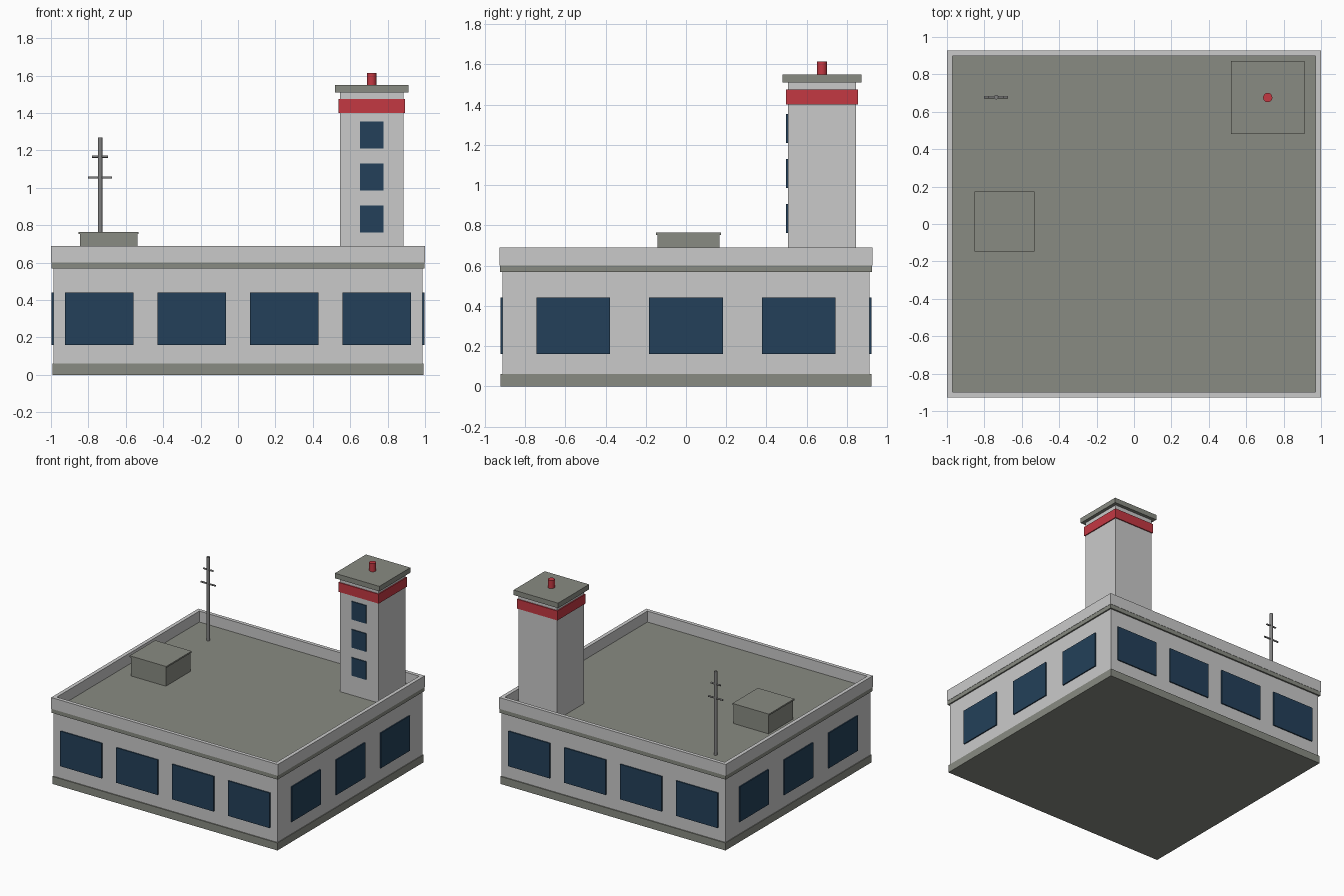
import bpy
import math

cube = bpy.data.objects.get("Cube")
if cube:
    bpy.data.objects.remove(cube, do_unlink=True)


def material(name, rgb):
    m = bpy.data.materials.new(name)
    m.use_nodes = True
    m.diffuse_color = (*rgb, 1)
    m.node_tree.nodes["Principled BSDF"].inputs["Base Color"].default_value = (*rgb, 1)
    return m


WALL = material("pale wall", (0.59, 0.59, 0.59))
TRIM = material("roof grey", (0.25, 0.26, 0.225))
GLASS = material("dark blue glass", (0.017, 0.051, 0.1))
RED = material("signal red", (0.55, 0.04, 0.055))
METAL = material("mast metal", (0.22, 0.22, 0.22))


def box(name, x, y, z, mat):
    """Box spanning the given (low, high) range on each axis."""
    bpy.ops.mesh.primitive_cube_add(size=1, location=[sum(r) / 2 for r in (x, y, z)])
    ob = bpy.context.object
    ob.name = name
    ob.scale = [r[1] - r[0] for r in (x, y, z)]
    bpy.ops.object.transform_apply(location=False, rotation=False, scale=True)
    ob.data.materials.append(mat)
    return ob


def block(name, cx, cy, hx, hy, z, mat):
    """Box around a centre with half widths."""
    return box(name, (cx - hx, cx + hx), (cy - hy, cy + hy), z, mat)


def rod(name, loc, radius, length, mat, along_x=False, sides=12):
    bpy.ops.mesh.primitive_cylinder_add(
        vertices=sides, radius=radius, depth=length, location=loc,
        rotation=(0, math.pi / 2 if along_x else 0, 0))
    ob = bpy.context.object
    ob.name = name
    ob.data.materials.append(mat)
    bpy.ops.object.shade_smooth_by_angle(angle=math.radians(35))


# Main building
WX, WY = 0.987, 0.913
block("plinth", 0, 0, 0.993, 0.921, (0, 0.06), TRIM)
block("main_walls", 0, 0, WX, WY, (0.03, 0.58), WALL)
block("roof_slab", 0, 0, 0.998, 0.925, (0.568, 0.603), TRIM)

# Parapet around the roof
PX, PY, IX, IY = 1.0, 0.927, 0.97, 0.898
PZ = (0.6, 0.69)
for s, side in ((-1, "right"), (1, "left")):
    box("parapet_" + side, sorted((s * IX, s * PX)), (-PY, PY), PZ, WALL)
for s, side in ((-1, "front"), (1, "back")):
    box("parapet_" + side, (-IX, IX), sorted((s * IY, s * PY)), PZ, WALL)

# Window panes standing slightly proud of the walls
HALF, WZ, PROUD = 0.183, (0.16, 0.44), 0.009
for s, side in ((-1, "front"), (1, "back")):
    for i in range(4):
        cx = (i - 1.5) * 0.494
        box(f"{side}_window_{i + 1}", (cx - HALF, cx + HALF),
            sorted((s * (WY - 0.0005), s * (WY + PROUD))), WZ, GLASS)
for s, side in ((-1, "right"), (1, "left")):
    for i in range(3):
        cy = (i - 1) * 0.561
        box(f"{side}_window_{i + 1}", sorted((s * (WX - 0.0005), s * (WX + PROUD))),
            (cy - HALF, cy + HALF), WZ, GLASS)

# Tower
TX, TY, TH = 0.715, 0.676, 0.17
block("tower_shaft", TX, TY, TH, TH, (0.6, 1.515), WALL)
block("tower_band", TX, TY, 0.178, 0.178, (1.4, 1.475), RED)
block("tower_cap", TX, TY, 0.196, 0.196, (1.51, 1.55), TRIM)
rod("beacon", (TX, TY, 1.58), 0.025, 0.07, RED, sides=16)
for i in range(3):
    z = 0.762 + i * 0.224
    box(f"tower_window_{i + 1}", (TX - 0.064, TX + 0.064),
        (TY - TH - 0.008, TY - TH + 0.001), (z, z + 0.144), GLASS)

# Rooftop equipment box
block("roof_unit", -0.692, 0.013, 0.154, 0.154, (0.6, 0.757), TRIM)
block("roof_unit_lid", -0.692, 0.013, 0.161, 0.161, (0.753, 0.765), TRIM)

# Antenna mast with two crossbars
MX, MY = -0.737, 0.678
rod("antenna_mast", (MX, MY, 0.935), 0.012, 0.67, METAL)
rod("lower_crossbar", (MX, MY, 1.055), 0.0065, 0.128, METAL, along_x=True)
rod("upper_crossbar", (MX, MY, 1.167), 0.0065, 0.086, METAL, along_x=True)
